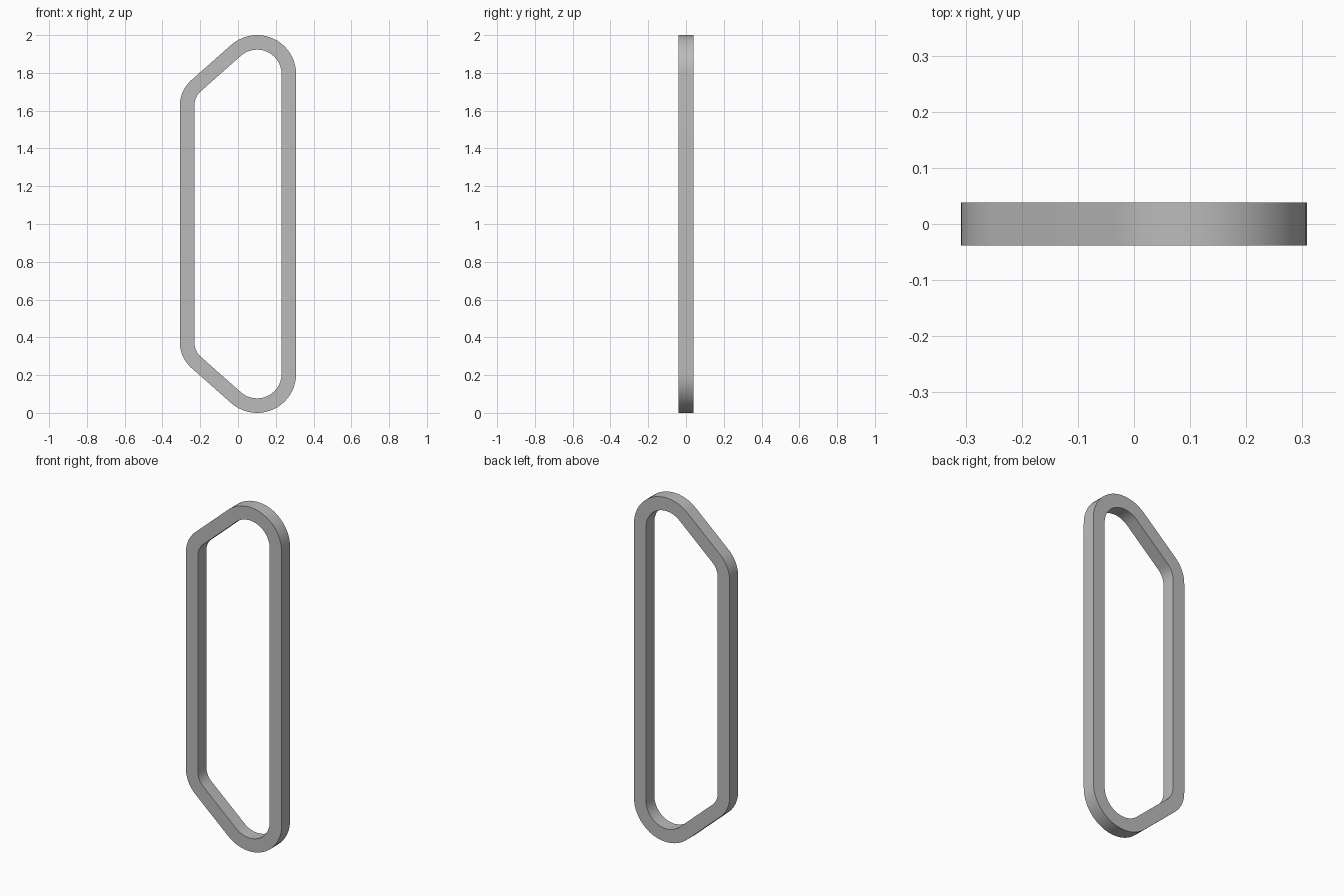
import bpy
import bmesh
from math import sin, cos, tan, pi, radians

default = bpy.data.objects.get("Cube")
if default:
    bpy.data.objects.remove(default, do_unlink=True)

HALF_WIDTH = 0.308
BAR = 0.077          # square bar section
BIG_R = 0.207        # outer radius at the two ends
SMALL_R = 0.18       # outer radius at the two shoulders
SLOPE = radians(41.5)
STEPS = 20

# Bend centres, in the upper half (heights measured from the middle)
end_x = HALF_WIDTH - BIG_R
end_z = 1.0 - BIG_R
side_x = SMALL_R - HALF_WIDTH
side_z = end_z + (side_x - end_x) * tan(SLOPE) + (BIG_R - SMALL_R) / cos(SLOPE)


def arc(cx, cz, radius, start, stop):
    angles = [start + (stop - start) * i / STEPS for i in range(STEPS + 1)]
    return [(cx + radius * cos(a), cz + radius * sin(a)) for a in angles]


def outline(inset):
    """Rounded loop, mirrored between the upper and lower halves."""
    bend = pi / 2 + SLOPE
    upper = arc(end_x, end_z, BIG_R - inset, 0, bend)
    upper += arc(side_x, side_z, SMALL_R - inset, bend, pi)
    return upper + [(x, -z) for x, z in reversed(upper)]


# Closed link: four rings of vertices joined around the square section
bm = bmesh.new()
rings = []
for inset, y in ((0, -BAR / 2), (0, BAR / 2), (BAR, BAR / 2), (BAR, -BAR / 2)):
    rings.append([bm.verts.new((x, y, z + 1)) for x, z in outline(inset)])
count = len(rings[0])
for k in range(4):
    a, b = rings[k], rings[(k + 1) % 4]
    for i in range(count):
        j = (i + 1) % count
        bm.faces.new((a[i], a[j], b[j], b[i]))
bmesh.ops.recalc_face_normals(bm, faces=bm.faces)
mesh = bpy.data.meshes.new("link_frame")
bm.to_mesh(mesh)
bm.free()
link = bpy.data.objects.new("link_frame", mesh)
bpy.context.collection.objects.link(link)

# Plain grey
grey = bpy.data.materials.new("grey_metal")
grey.use_nodes = True
colour = (0.5, 0.5, 0.5, 1)
grey.diffuse_color = colour
grey.node_tree.nodes["Principled BSDF"].inputs["Base Color"].default_value = colour
mesh.materials.append(grey)

# Smooth bends with crisp bar edges
bpy.ops.object.select_all(action="DESELECT")
link.select_set(True)
bpy.context.view_layer.objects.active = link
bpy.ops.object.shade_smooth_by_angle(angle=radians(30))
